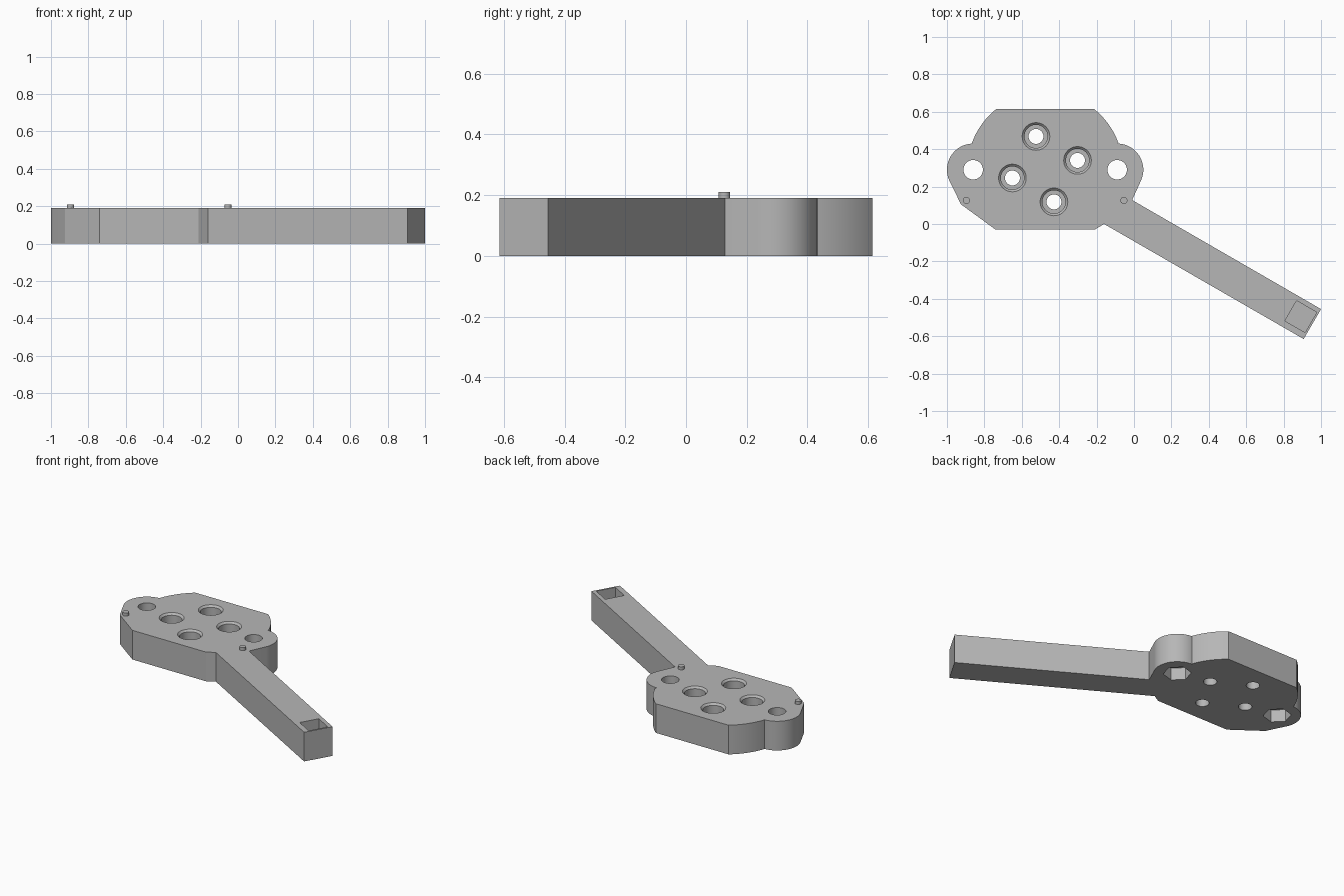
import bpy, bmesh
from math import cos, sin, radians, pi

if "Cube" in bpy.data.objects:
    bpy.data.objects.remove(bpy.data.objects["Cube"], do_unlink=True)

HEIGHT = 0.19
MID_X, MID_Y = -0.475, 0.29      # centre of the wide plate
LOBE = 0.385                     # lobe offset from the plate centre

grey = bpy.data.materials.new("plain grey")
grey.use_nodes = True
grey.diffuse_color = (0.47, 0.47, 0.47, 1)
grey.node_tree.nodes["Principled BSDF"].inputs["Base Color"].default_value = grey.diffuse_color


def arc(cx, cy, r, start, end, steps=16):
    """Points along an arc, angles in degrees."""
    angles = [radians(start + (end - start) * i / steps) for i in range(steps + 1)]
    return [(cx + r * cos(a), cy + r * sin(a)) for a in angles]


def make_object(name, bm):
    bmesh.ops.recalc_face_normals(bm, faces=bm.faces)
    mesh = bpy.data.meshes.new(name)
    bm.to_mesh(mesh)
    bm.free()
    mesh.materials.append(grey)
    obj = bpy.data.objects.new(name, mesh)
    bpy.context.collection.objects.link(obj)
    return obj


def prism(name, points, z0, z1):
    """Closed outline extruded between two heights."""
    bm = bmesh.new()
    base = bm.faces.new([bm.verts.new((x, y, z0)) for x, y in points])
    top = bmesh.ops.extrude_face_region(bm, geom=[base])["geom"]
    verts = [v for v in top if isinstance(v, bmesh.types.BMVert)]
    bmesh.ops.translate(bm, vec=(0, 0, z1 - z0), verts=verts)
    return make_object(name, bm)


def turned(name, x, y, profile, sides=40):
    """Solid of revolution from (radius, height) pairs."""
    bm = bmesh.new()
    rings = [[bm.verts.new((x + r * cos(2 * pi * i / sides), y + r * sin(2 * pi * i / sides), z))
              for i in range(sides)] for r, z in profile]
    for low, high in zip(rings, rings[1:]):
        for i in range(sides):
            j = (i + 1) % sides
            bm.faces.new((low[i], low[j], high[j], high[i]))
    bm.faces.new(rings[0])
    bm.faces.new(rings[-1])
    return make_object(name, bm)


def cut(target, cutter):
    cutter.hide_render = True
    mod = target.modifiers.new("cut", 'BOOLEAN')
    mod.operation = 'DIFFERENCE'
    mod.solver = 'EXACT'
    mod.object = cutter
    bpy.context.view_layer.objects.active = target
    bpy.ops.object.modifier_apply(modifier=mod.name)
    bpy.data.objects.remove(cutter, do_unlink=True)


def smooth(obj):
    bpy.ops.object.select_all(action='DESELECT')
    obj.select_set(True)
    bpy.context.view_layer.objects.active = obj
    bpy.ops.object.shade_smooth_by_angle(angle=radians(25))


# Plate with two lobes and a slanted arm, as one outline
right_side = arc(MID_X + LOBE, MID_Y, 0.14, -24, 90, 24) + arc(MID_X, MID_Y, 0.417, 20, 51)
left_side = [(2 * MID_X - x, y) for x, y in reversed(right_side)]
arm = [(-0.16, 0.0), (0.907, -0.615), (1.0, -0.455), (-0.01, 0.128)]
outline = ([(-0.74, -0.03), (-0.21, -0.03)] + arm + right_side + left_side
           + [(-0.925, 0.105)])
body = prism("plate_with_arm", outline, 0, HEIGHT)

# Four counterbored holes with chamfered rims
bore = [(0.04, -0.05), (0.04, 0.06), (0.062, 0.06), (0.062, HEIGHT - 0.012), (0.084, HEIGHT + 0.01)]
for x, y in [(-0.524, 0.468), (-0.302, 0.34), (-0.65, 0.246), (-0.428, 0.118)]:
    cut(body, turned("bore_cutter", x, y, bore))

# Bolt holes through the lobes, with hexagonal nut pockets underneath
for side in (-1, 1):
    x = MID_X + side * LOBE
    cut(body, turned("bolt_cutter", x, MID_Y, [(0.052, -0.05), (0.052, HEIGHT + 0.05)]))
    cut(body, prism("nut_cutter", arc(x, MID_Y, 0.084, 15, 315, 5), -0.05, 0.08))

# Square pocket at the arm tip, turned with the arm
cut(body, prism("pocket_cutter", arc(0.892, -0.495, 0.088, 15, 285, 3), 0.06, HEIGHT + 0.05))
smooth(body)

# Small locating pins
for side, name in ((-1, "right_pin"), (1, "left_pin")):
    smooth(turned(name, MID_X + side * 0.421, 0.126, [(0.019, HEIGHT - 0.02), (0.019, 0.21)], 24))
